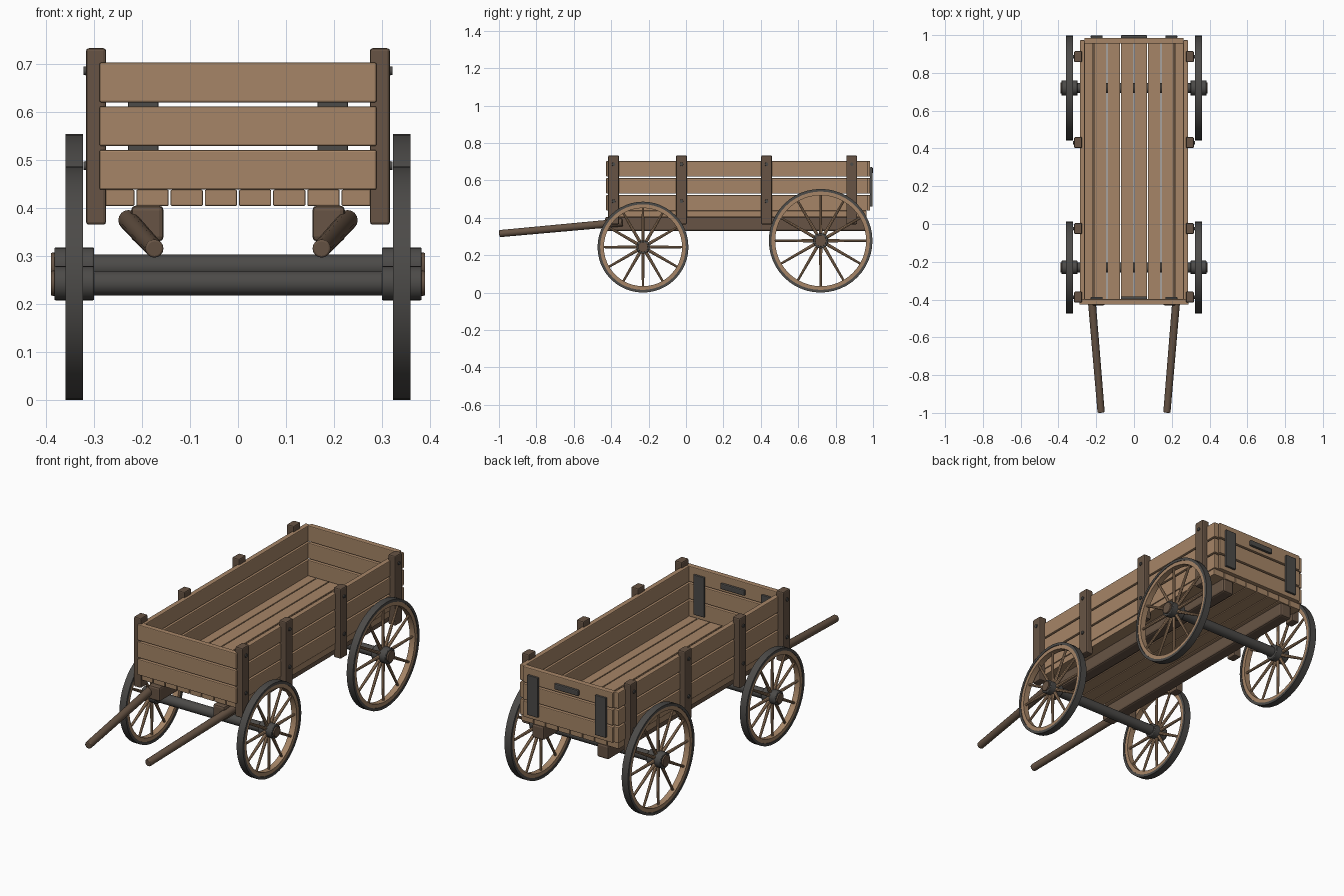
import bpy, bmesh, math
from mathutils import Vector, Matrix

if "Cube" in bpy.data.objects:
    bpy.data.objects.remove(bpy.data.objects["Cube"], do_unlink=True)


def material(name, rgb):
    m = bpy.data.materials.new(name)
    m.use_nodes = True
    m.diffuse_color = (*rgb, 1)
    m.node_tree.nodes["Principled BSDF"].inputs["Base Color"].default_value = (*rgb, 1)
    return m


LIGHT = material("light wood", (0.38, 0.235, 0.135))
DARK = material("dark wood", (0.135, 0.088, 0.058))
IRON = material("dark iron", (0.072, 0.069, 0.065))


def finish(name, bm, mat, bevel=0, smooth=True):
    bmesh.ops.recalc_face_normals(bm, faces=bm.faces)
    mesh = bpy.data.meshes.new(name)
    bm.to_mesh(mesh)
    bm.free()
    mesh.materials.append(mat)
    ob = bpy.data.objects.new(name, mesh)
    bpy.context.collection.objects.link(ob)
    if bevel:
        mod = ob.modifiers.new("Bevel", "BEVEL")
        mod.width, mod.segments = bevel, 2
    if smooth:
        bpy.ops.object.select_all(action="DESELECT")
        bpy.context.view_layer.objects.active = ob
        ob.select_set(True)
        bpy.ops.object.shade_smooth_by_angle(angle=math.radians(35))
    return ob


def box(name, x, y, z, mat, bevel=0.004):
    """Box from (min, max) pairs on each axis."""
    bm = bmesh.new()
    size = [b - a for a, b in (x, y, z)]
    mid = [(a + b) / 2 for a, b in (x, y, z)]
    bmesh.ops.create_cube(bm, size=1, matrix=Matrix.Translation(mid) @ Matrix.Diagonal((*size, 1)))
    return finish(name, bm, mat, bevel, smooth=False)


def add_rod(bm, a, b, r1, r2, sides):
    a, b = Vector(a), Vector(b)
    turn = (b - a).to_track_quat("Z", "Y").to_matrix().to_4x4()
    bmesh.ops.create_cone(bm, cap_ends=True, segments=sides, radius1=r1, radius2=r2,
                          depth=(b - a).length, matrix=Matrix.Translation((a + b) / 2) @ turn)


def rod(name, a, b, r1, r2, mat, sides=20, bevel=0):
    bm = bmesh.new()
    add_rod(bm, a, b, r1, r2, sides)
    return finish(name, bm, mat, bevel)


def ring(name, centre, r_in, r_out, half, mat, steps=48):
    """Rectangular section spun about the x axis."""
    bm = bmesh.new()
    c = Vector(centre)
    section = [(-half, r_in), (half, r_in), (half, r_out), (-half, r_out)]
    vs = [bm.verts.new(c + Vector((x, 0, r))) for x, r in section]
    es = [bm.edges.new((vs[i], vs[(i + 1) % 4])) for i in range(4)]
    bmesh.ops.spin(bm, geom=vs + es, cent=c, axis=(1, 0, 0), angle=math.tau, steps=steps)
    bmesh.ops.remove_doubles(bm, verts=bm.verts, dist=1e-5)
    return finish(name, bm, mat)


# Floor planks
PITCH = 0.0713
for i in range(8):
    x = (i - 4) * PITCH
    box(f"floor_plank_{i + 1}", (x + 0.002, x + PITCH - 0.002), (-0.405, 0.965), (0.404, 0.438), LIGHT, 0.003)

# Side, front and back boards, three high
for i in range(3):
    z = (0.438 + i * 0.091, 0.521 + i * 0.091)
    for side, s in (("left", 1), ("right", -1)):
        box(f"{side}_board_{i + 1}", sorted((s * 0.26, s * 0.287)), (-0.4, 0.973), z, LIGHT)
    box(f"front_board_{i + 1}", (-0.289, 0.289), (-0.427, -0.398), z, LIGHT)
    box(f"back_board_{i + 1}", (-0.262, 0.262), (0.955, 0.985), z, LIGHT)

# Iron straps and pull handle on the rear face of both end walls
for end, y in (("front", -0.399), ("back", 0.984)):
    box(f"{end}_handle", (-0.07, 0.07), (y, y + 0.016), (0.638, 0.668), IRON, 0.005)
    for side, s in (("left", 1), ("right", -1)):
        box(f"{end}_{side}_strap", sorted((s * 0.166, s * 0.229)), (y, y + 0.013), (0.46, 0.67), IRON, 0.003)

for side, s in (("left", 1), ("right", -1)):
    # Upright posts with bolts
    for i, y in enumerate((-0.387, -0.024, 0.431, 0.886)):
        box(f"{side}_post_{i + 1}", sorted((s * 0.275, s * 0.317)), (y - 0.029, y + 0.029), (0.365, 0.733), DARK, 0.006)
        for j, z in enumerate((0.488, 0.686)):
            rod(f"{side}_post_{i + 1}_bolt_{j + 1}", (s * 0.31, y, z), (s * 0.322, y, z), 0.01, 0.009, IRON, 12)
    # Chassis rails and pulling shafts
    box(f"{side}_rail", sorted((s * 0.155, s * 0.223)), (-0.432, 0.965), (0.33, 0.405), DARK, 0.01)
    rod(f"{side}_shaft", (s * 0.174, -0.998, 0.315), (s * 0.229, -0.34, 0.375), 0.019, 0.021, DARK, 16, 0.004)

# Axles and wheels
for end, y, r in (("front", -0.23, 0.243), ("back", 0.72, 0.277)):
    rod(f"{end}_axle", (-0.31, y, r), (0.31, y, r), 0.026, 0.026, IRON)
    for side, s in (("left", 1), ("right", -1)):
        name, x = f"{end}_{side}", s * 0.3415
        c = (x, y, r)
        ring(f"{name}_tyre", c, r - 0.014, r, 0.0185, IRON)
        ring(f"{name}_rim", c, r - 0.034, r - 0.013, 0.0155, LIGHT)
        hub = r * 0.147
        rod(f"{name}_hub", (s * 0.3, y, r), (s * 0.383, y, r), hub, hub, IRON, 24, 0.003)
        rod(f"{name}_hub_cap", (s * 0.38, y, r), (s * 0.39, y, r), hub * 0.75, hub * 0.72, DARK)
        bm = bmesh.new()
        for k in range(12):
            d = Vector((0, math.cos(k * math.tau / 12), math.sin(k * math.tau / 12)))
            add_rod(bm, Vector(c) + d * 0.025, Vector(c) + d * (r - 0.03), 0.009, 0.006, 8)
        finish(f"{name}_spokes", bm, LIGHT)
